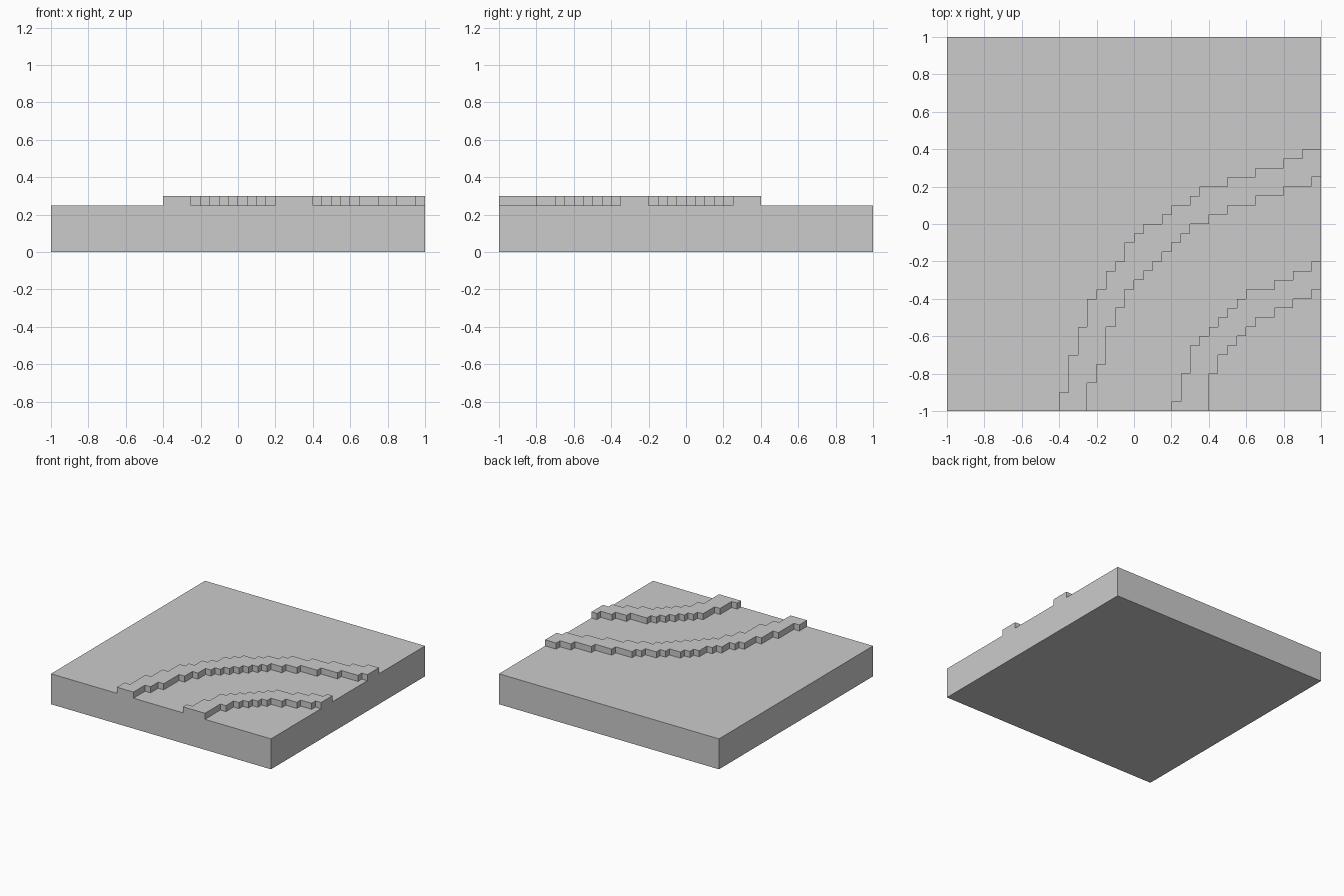
import bpy, bmesh, math

if "Cube" in bpy.data.objects:
    bpy.data.objects.remove(bpy.data.objects["Cube"])

STEP = 0.05      # size of one stair step in plan
BASE_H = 0.25    # slab height
RAIL_H = 0.05    # rail height above the slab

# Stepped rail edges as (x start, y limit) in units of STEP
FAR_OUTER = [(-8, -18), (-7, -14), (-6, -11), (-5, -8), (-4, -7), (-3, -5), (-2, -4),
             (-1, -2), (0, -1), (1, 0), (3, 1), (4, 2), (6, 3), (7, 4), (10, 5),
             (13, 6), (16, 7), (18, 8)]
FAR_INNER = [(-5, -17), (-4, -15), (-3, -11), (-2, -9), (-1, -7), (0, -6), (1, -5),
             (2, -4), (3, -3), (4, -2), (5, -1), (6, 0), (8, 1), (10, 2), (13, 3),
             (16, 4), (19, 5)]
NEAR_OUTER = [(4, -19), (5, -16), (6, -13), (7, -12), (8, -11), (9, -10), (10, -9),
              (11, -8), (12, -7), (15, -6), (17, -5), (19, -4)]
NEAR_INNER = [(8, -16), (9, -14), (10, -13), (11, -12), (12, -11), (13, -10),
              (15, -9), (17, -8), (19, -7)]


def limit(edge, x):
    """Height of the stepped edge in plan at x."""
    return max([y for start, y in edge if start <= x], default=-20)


def on_rail(face):
    c = face.calc_center_median() / STEP
    return any(limit(inner, c.x) < c.y < limit(outer, c.x)
               for outer, inner in ((FAR_OUTER, FAR_INNER), (NEAR_OUTER, NEAR_INNER)))


def raise_faces(bm, faces, height):
    new = bmesh.ops.extrude_face_region(bm, geom=faces)["geom"]
    verts = [v for v in new if isinstance(v, bmesh.types.BMVert)]
    bmesh.ops.translate(bm, verts=verts, vec=(0, 0, height))
    return [f for f in new if isinstance(f, bmesh.types.BMFace)]


# Square slab on a fine grid
bm = bmesh.new()
bmesh.ops.create_grid(bm, x_segments=40, y_segments=40, size=1)
top = raise_faces(bm, bm.faces[:], BASE_H)

# Two curved stepped rails raised out of the slab
raise_faces(bm, [f for f in top if on_rail(f)], RAIL_H)

# Merge the grid cells into clean flat faces
bmesh.ops.recalc_face_normals(bm, faces=bm.faces[:])
bmesh.ops.dissolve_limit(bm, angle_limit=math.radians(1),
                         verts=bm.verts[:], edges=bm.edges[:])

mesh = bpy.data.meshes.new("curved_track_tile")
bm.to_mesh(mesh)
bm.free()
bpy.context.collection.objects.link(bpy.data.objects.new("curved_track_tile", mesh))
